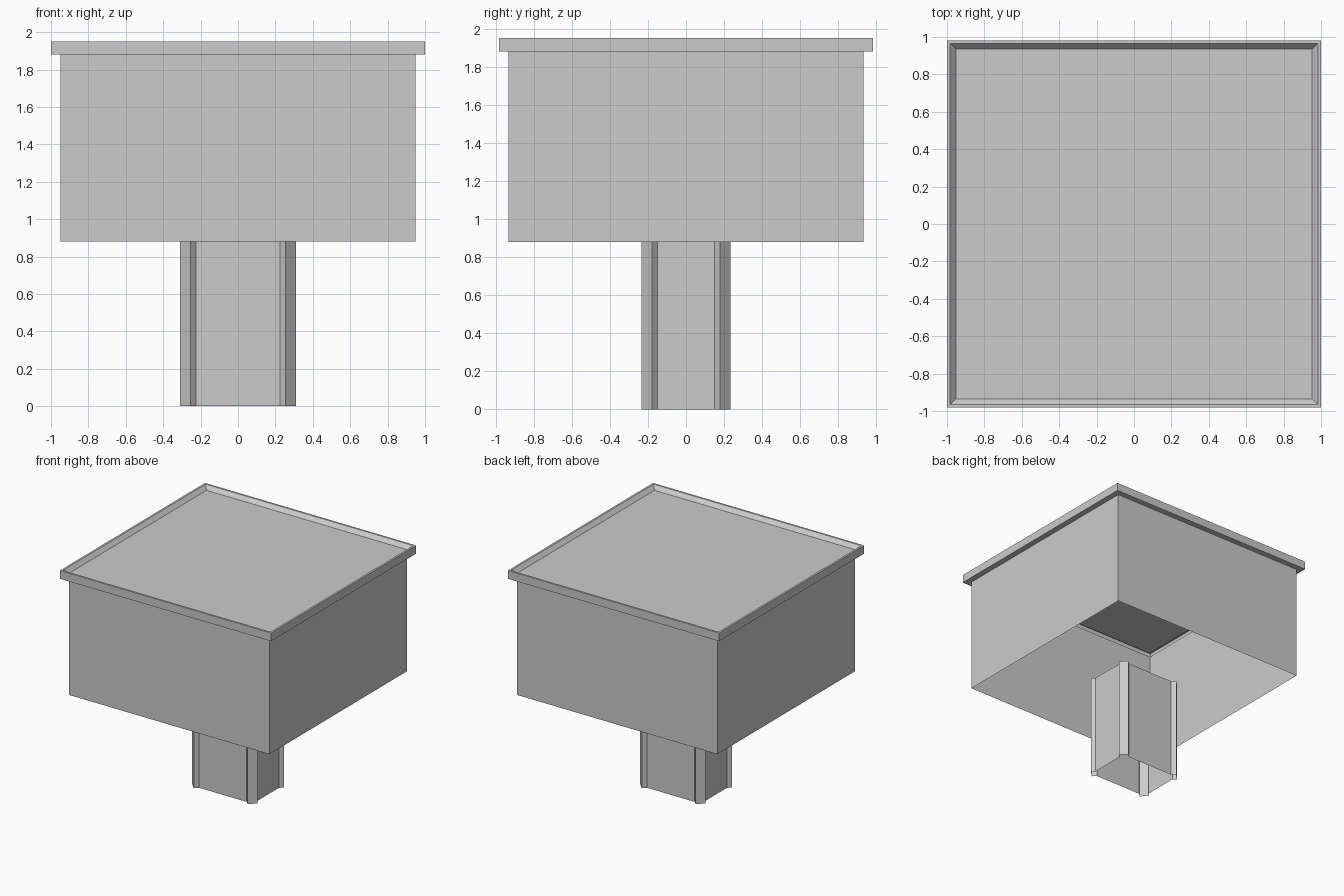
import bpy, bmesh

if "Cube" in bpy.data.objects:
    bpy.data.objects.remove(bpy.data.objects["Cube"])


def loft(name, rings, cap_last=False):
    """Skin a stack of equally sized point rings into an open shell."""
    bm = bmesh.new()
    loops = [[bm.verts.new(p) for p in ring] for ring in rings]
    for low, high in zip(loops, loops[1:]):
        n = len(low)
        for i in range(n):
            j = (i + 1) % n
            bm.faces.new((low[i], low[j], high[j], high[i]))
    if cap_last:
        bm.faces.new(loops[-1])
    mesh = bpy.data.meshes.new(name)
    bm.to_mesh(mesh)
    bm.free()
    obj = bpy.data.objects.new(name, mesh)
    bpy.context.collection.objects.link(obj)
    return obj


def rect(half_x, z):
    half_y = half_x - 0.018
    return [(-half_x, -half_y, z), (half_x, -half_y, z),
            (half_x, half_y, z), (-half_x, half_y, z)]


# Hollow box: walls open at the bottom
loft("box_walls", [rect(0.95, 0.88), rect(0.95, 1.88)])

# Overhanging rim with a bevelled inner lip and the sunken lid
rim = [(0.95, 1.88), (1.0, 1.88), (1.0, 1.95), (0.983, 1.95), (0.953, 1.917)]
loft("rim_and_lid", [rect(h, z) for h, z in rim], cap_last=True)

# Pedestal: hollow tube with flared, chamfered corner ribs
corner = [(0.225, 0.203), (0.255, 0.233), (0.31, 0.178), (0.282, 0.15)]
outline = []
for sx, sy in ((1, -1), (1, 1), (-1, 1), (-1, -1)):
    points = corner if sx * sy < 0 else corner[::-1]
    outline += [(sx * x, sy * y) for x, y in points]
loft("pedestal", [[(x, y, z) for x, y in outline] for z in (0.0, 0.88)])
